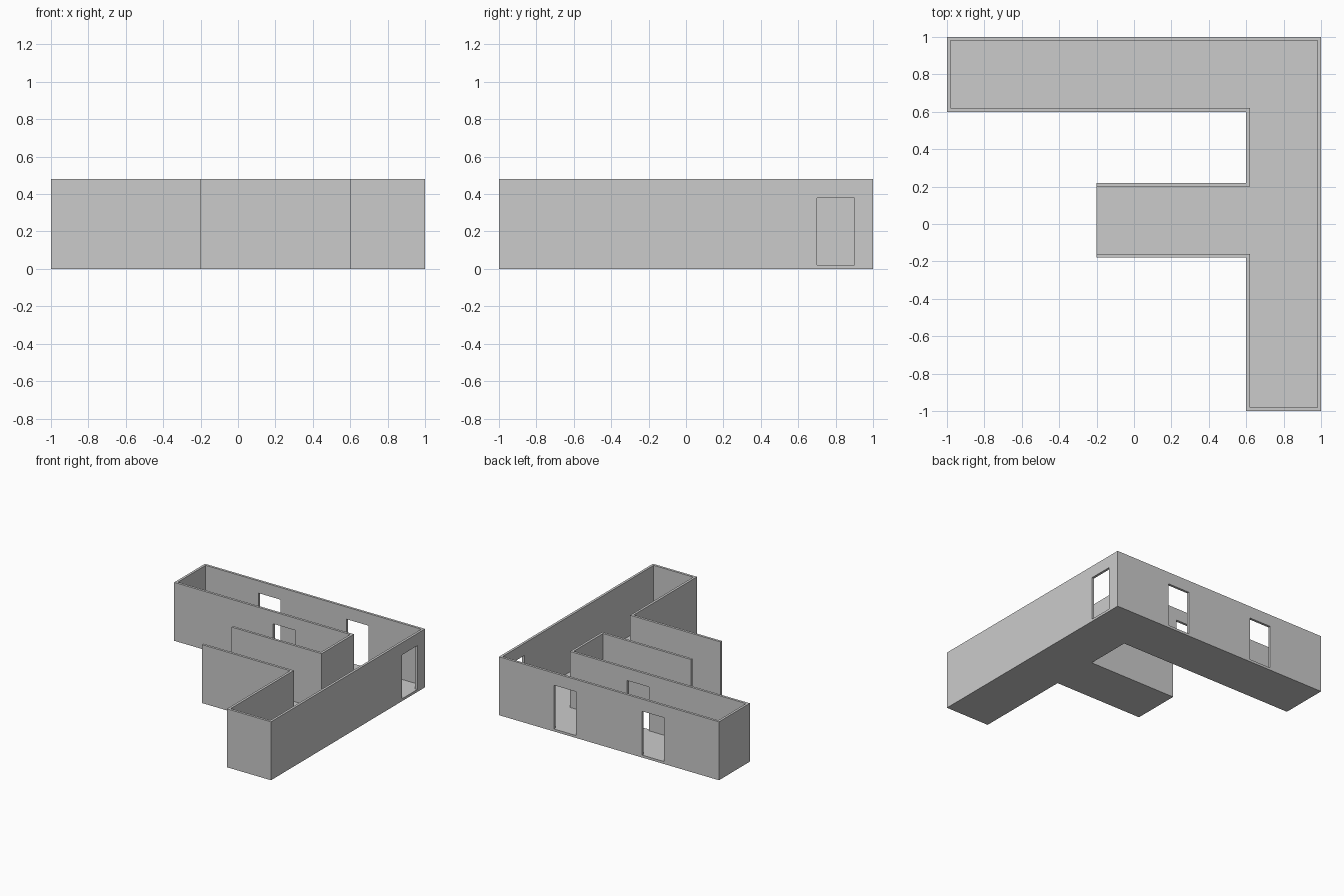
import bpy, bmesh

if "Cube" in bpy.data.objects:
    bpy.data.objects.remove(bpy.data.objects["Cube"])

WALL, FLOOR, HEIGHT = 0.02, 0.02, 0.48
DOOR_W, DOOR_TOP = 0.2, 0.38


def prism(name, outline, z0, z1):
    """Extrude a counter-clockwise floor-plan outline from z0 to z1."""
    bm = bmesh.new()
    face = bm.faces.new([bm.verts.new((x, y, z0)) for x, y in outline])
    top = bmesh.ops.extrude_face_region(bm, geom=[face])
    verts = [g for g in top["geom"] if isinstance(g, bmesh.types.BMVert)]
    bmesh.ops.translate(bm, verts=verts, vec=(0, 0, z1 - z0))
    bmesh.ops.recalc_face_normals(bm, faces=bm.faces)
    mesh = bpy.data.meshes.new(name)
    bm.to_mesh(mesh)
    bm.free()
    obj = bpy.data.objects.new(name, mesh)
    bpy.context.collection.objects.link(obj)
    return obj


def plan(t, stub_end):
    """Mirrored-F floor plan, inset by t; stub_end is the x of the middle wing's end."""
    return [(0.6 + t, -1 + t), (1 - t, -1 + t), (1 - t, 1 - t), (-1 + t, 1 - t),
            (-1 + t, 0.6 + t), (0.6 + t, 0.6 + t), (0.6 + t, 0.22 - t),
            (stub_end, 0.22 - t), (stub_end, -0.18 + t), (0.6 + t, -0.18 + t)]


def cut(target, cutter):
    cutter.hide_render = True
    mod = target.modifiers.new("cut", 'BOOLEAN')
    mod.operation, mod.solver, mod.object = 'DIFFERENCE', 'EXACT', cutter
    bpy.context.view_layer.objects.active = target
    bpy.ops.object.modifier_apply(modifier=mod.name)
    bpy.data.objects.remove(cutter)


def door(cx, cy, along_x):
    hx, hy = (DOOR_W / 2, 0.05) if along_x else (0.05, DOOR_W / 2)
    return prism("door_cutter", [(cx - hx, cy - hy), (cx + hx, cy - hy),
                                 (cx + hx, cy + hy), (cx - hx, cy + hy)], FLOOR, DOOR_TOP)


# Floor and walls, hollowed from above; the middle wing's end stays open
building = prism("building_walls_and_floor", plan(0, -0.2), 0, HEIGHT)
cut(building, prism("room_cutter", plan(WALL, -0.3), FLOOR, HEIGHT + 0.1))

# Doorways: two in the back wall, one in the courtyard wall, one in the right wall
for cx, cy, along_x in [(-0.4, 0.99, True), (0.4, 0.99, True),
                        (0.0, 0.61, True), (0.99, 0.8, False)]:
    cut(building, door(cx, cy, along_x))
